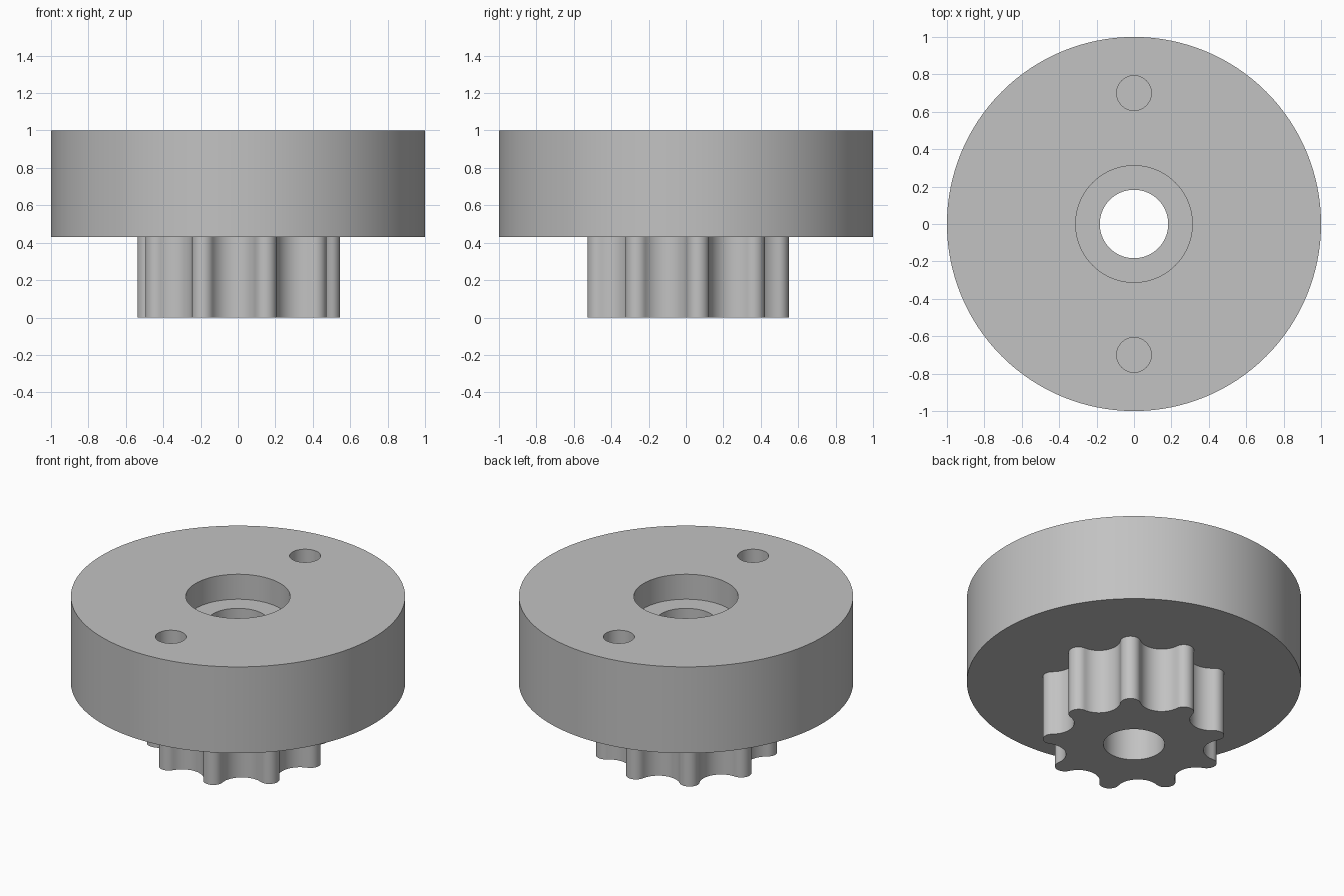
import bpy, bmesh, math

if "Cube" in bpy.data.objects:
    bpy.data.objects.remove(bpy.data.objects["Cube"])

grey = bpy.data.materials.new("machined grey")
grey.diffuse_color = (0.54, 0.54, 0.54, 1)
grey.use_nodes = True
grey.node_tree.nodes["Principled BSDF"].inputs["Base Color"].default_value = grey.diffuse_color

TEETH = 9
PHASE = math.radians(87.5)              # direction of the first tooth
TOOTH_R, TOOTH_C = 0.06, 0.49           # rounded tooth tip: radius, centre distance
GAP_R, GAP_C = 0.13, 0.55               # roller seat: radius, centre distance


def prism(name, outline, z0, z1):
    """Extrude a closed outline from z0 to z1."""
    bm = bmesh.new()
    face = bm.faces.new([bm.verts.new((x, y, z0)) for x, y in outline])
    top = bmesh.ops.extrude_face_region(bm, geom=[face])["geom"]
    for v in top:
        if isinstance(v, bmesh.types.BMVert):
            v.co.z = z1
    bmesh.ops.recalc_face_normals(bm, faces=bm.faces)
    mesh = bpy.data.meshes.new(name)
    bm.to_mesh(mesh)
    bm.free()
    mesh.materials.append(grey)
    ob = bpy.data.objects.new(name, mesh)
    bpy.context.collection.objects.link(ob)
    return ob


def circle(r, n, cx=0, cy=0):
    return [(cx + r * math.cos(2 * math.pi * i / n),
             cy + r * math.sin(2 * math.pi * i / n)) for i in range(n)]


def sprocket_outline():
    """Rounded teeth alternating with tangent circular roller seats."""
    step = math.pi / TEETH
    gx, gy = GAP_C * math.cos(step), GAP_C * math.sin(step)
    a = math.atan2(gy, gx - TOOTH_C)    # from tooth centre towards gap centre
    half = math.pi + step - a           # half sweep of the seat arc
    pts = []
    for k in range(TEETH):
        t = PHASE + 2 * step * k
        for i in range(17):             # tooth tip
            u = t - a + 2 * a * i / 16
            pts.append((TOOTH_C * math.cos(t) + TOOTH_R * math.cos(u),
                        TOOTH_C * math.sin(t) + TOOTH_R * math.sin(u)))
        g = t + step
        start = t + a + math.pi         # seat arc begins at the tangent point
        sweep = 2 * ((g + math.pi) - start)
        for i in range(1, 20):          # roller seat
            u = start + sweep * i / 20
            pts.append((GAP_C * math.cos(g) + GAP_R * math.cos(u),
                        GAP_C * math.sin(g) + GAP_R * math.sin(u)))
    return pts


def combine(target, other, operation):
    mod = target.modifiers.new(operation, 'BOOLEAN')
    mod.operation, mod.solver, mod.object = operation, 'EXACT', other
    bpy.context.view_layer.objects.active = target
    bpy.ops.object.modifier_apply(modifier=mod.name)
    bpy.data.objects.remove(other, do_unlink=True)


# Round body with the toothed sprocket below it
hub = prism("sprocket_hub", circle(1.0, 128), 0.43, 1.0)
combine(hub, prism("sprocket", sprocket_outline(), 0.0, 0.5), 'UNION')

# Through bore, counterbore and two blind pin holes
combine(hub, prism("bore", circle(0.183, 64), -0.1, 1.1), 'DIFFERENCE')
combine(hub, prism("counterbore", circle(0.312, 80), 0.835, 1.1), 'DIFFERENCE')
for y in (-0.7, 0.7):
    combine(hub, prism("pin_hole", circle(0.093, 48, 0, y), 0.72, 1.1), 'DIFFERENCE')

bpy.ops.object.select_all(action='DESELECT')
hub.select_set(True)
bpy.context.view_layer.objects.active = hub
bpy.ops.object.shade_smooth_by_angle(angle=math.radians(30))
